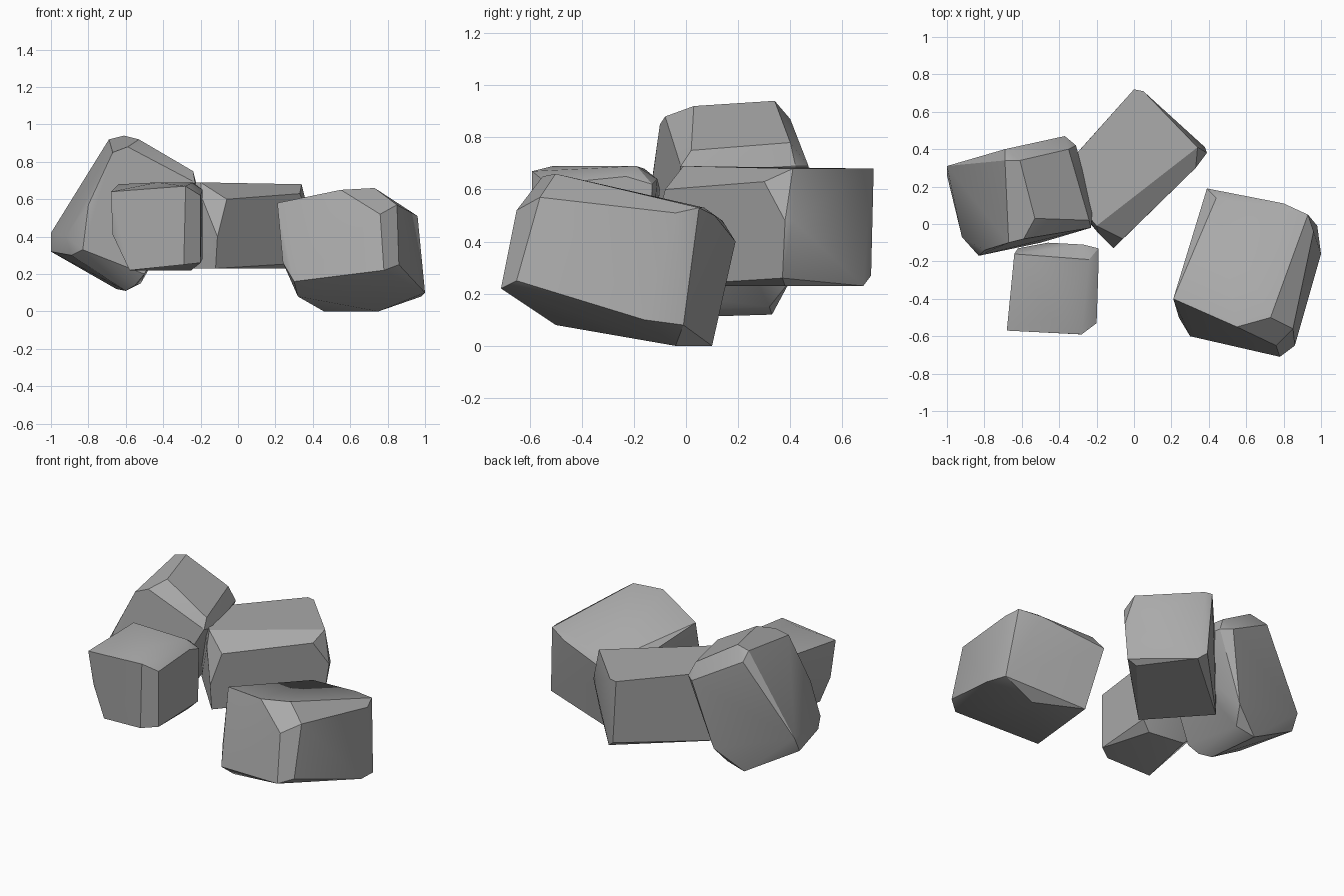
import bpy
import bmesh
from math import radians
from mathutils import Vector

default_cube = bpy.data.objects.get("Cube")
if default_cube:
    bpy.data.objects.remove(default_cube, do_unlink=True)


def make_material(name, colour):
    material = bpy.data.materials.new(name)
    material.use_nodes = True
    material.diffuse_color = colour
    shader = material.node_tree.nodes["Principled BSDF"]
    shader.inputs["Base Color"].default_value = colour
    shader.inputs["Roughness"].default_value = .9
    return material


stone_grey = make_material("stone grey", (.4, .4, .4, 1))


def make_rock(name, *corner_groups):
    """Wrap a convex chipped boulder around the corners of its two ends."""
    bm = bmesh.new()
    for group in corner_groups:
        for corner in group:
            bm.verts.new(Vector(corner))
    hull = bmesh.ops.convex_hull(bm, input=bm.verts[:])
    unused = {item for item in hull["geom_interior"] + hull["geom_unused"]
              if isinstance(item, bmesh.types.BMVert)}
    bmesh.ops.delete(bm, geom=list(unused), context="VERTS")

    # Merge nearly coplanar triangles into the broad split faces of the stone
    bmesh.ops.dissolve_limit(bm, angle_limit=radians(7),
                             verts=bm.verts[:], edges=bm.edges[:])
    bmesh.ops.recalc_face_normals(bm, faces=bm.faces[:])

    mesh = bpy.data.meshes.new(name)
    bm.to_mesh(mesh)
    bm.free()
    mesh.materials.append(stone_grey)
    rock = bpy.data.objects.new(name, mesh)
    bpy.context.collection.objects.link(rock)

    bpy.ops.object.select_all(action="DESELECT")
    rock.select_set(True)
    bpy.context.view_layer.objects.active = rock
    bpy.ops.object.shade_smooth_by_angle(angle=radians(30))
    return rock


# Large boulder: front end, then back end
make_rock(
    "large_boulder",
    [(.78, -.71, .22), (.86, -.65, .25), (.76, -.65, .52), (.85, -.56, .57),
     (.73, -.5, .66), (.55, -.55, .65), (.21, -.4, .58), (.24, -.5, .26),
     (.3, -.6, .16), (.32, -.5, .08)],
    [(.96, -.04, .51), (1, -.16, .1), (.98, -.01, .08), (.93, .05, .53),
     (.8, .07, .53), (.8, .11, .5), (.44, .14, .48), (.39, .19, .4),
     (.46, .1, 0), (.75, -.04, 0)],
)

# Small boulder: front end, then back end
make_rock(
    "small_boulder",
    [(-.68, -.57, .64), (-.28, -.59, .67), (-.29, -.59, .25), (-.2, -.53, .62),
     (-.2, -.53, .26), (-.58, -.55, .22), (-.67, -.53, .41), (-.43, -.51, .69)],
    [(-.64, -.16, .68), (-.24, -.19, .69), (-.19, -.23, .65),
     (-.19, -.13, .62), (-.27, -.11, .64), (-.46, -.1, .6), (-.62, -.13, .6),
     (-.25, -.16, .22), (-.19, -.14, .28), (-.6, -.18, .32), (-.5, -.14, .23)],
)

# Leaning boulder: upper end, then lower end
make_rock(
    "leaning_boulder",
    [(-.61, .34, .94), (-.69, .34, .92), (-.53, .03, .92), (-.59, -.08, .88),
     (-.67, -.1, .85), (-.24, .02, .75), (-.23, -.02, .69), (-.35, .4, .78),
     (-.37, .47, .69), (-.31, .42, .69), (-.69, .4, .87), (-.22, .07, .67)],
    [(-1, .31, .42), (-1, .26, .32), (-.92, -.07, .4), (-.89, -.09, .3),
     (-.83, -.17, .33), (-.8, -.14, .57), (-.65, .33, .12), (-.6, .0, .11),
     (-.52, .32, .15), (-.48, .4, .25), (-.5, -.1, .2), (-.55, -.06, .14)],
)

# Long boulder: back end, then front end buried beside the leaning one
make_rock(
    "long_boulder",
    [(0, .72, .68), (.05, .71, .68), (.34, .41, .68), (.33, .3, .63),
     (.39, .38, .48), (.38, .41, .48), (.36, .37, .26), (.3, .38, .23),
     (.08, .68, .23), (.03, .71, .27)],
    [(-.2, -.01, .69), (-.42, .25, .68), (-.06, -.08, .6), (-.11, -.13, .4),
     (-.12, -.1, .23), (-.19, -.05, .6), (-.43, .24, .23)],
)
